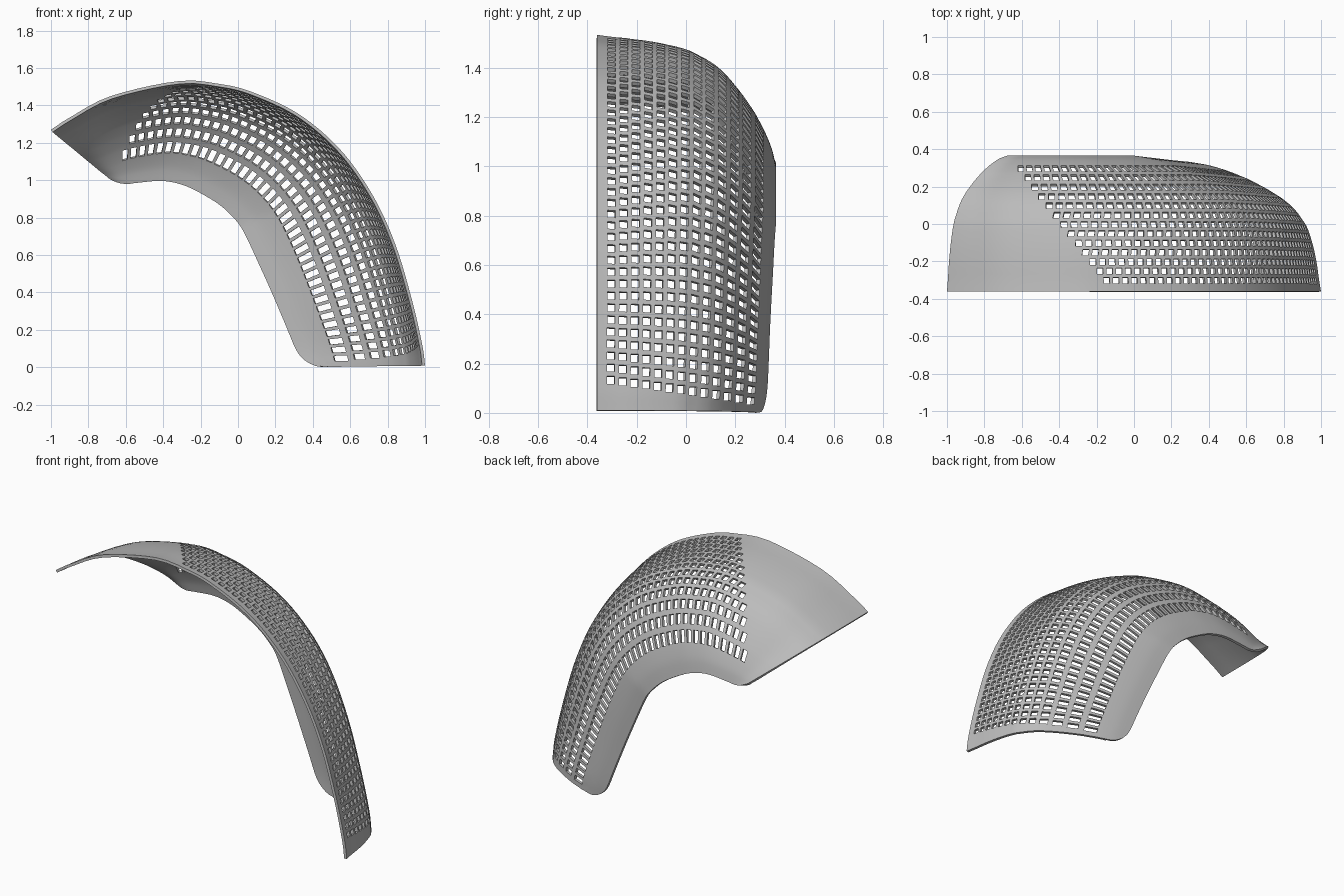
import bpy, bmesh, math
from mathutils import Vector

if "Cube" in bpy.data.objects:
    bpy.data.objects.remove(bpy.data.objects["Cube"])

ROWS, COLS = 39, 13          # vent slots along and across the shell
SLOT = 0.63                  # slot length as a share of its pitch
THICKNESS = 0.016


def spline(points, steps=40):
    """Dense smooth curve through the given points."""
    p = [Vector(a) for a in points]
    p = [2 * p[0] - p[1]] + p + [2 * p[-1] - p[-2]]
    out = []
    for a, b, c, d in zip(p, p[1:], p[2:], p[3:]):
        for k in range(steps):
            t = k / steps
            out.append(0.5 * (2 * b + (c - a) * t + (2 * a - 5 * b + 4 * c - d) * t ** 2
                              + (3 * b - a - 3 * c + d) * t ** 3))
    return out + [p[-2]]


# Open outer rim and inner rim, both as (x, z) from the foot to the tip
outer = spline([(1, .01), (.985, .12), (.93, .36), (.84, .66), (.72, .92), (.55, 1.16), (.33, 1.35),
                (.08, 1.47), (-.1, 1.515), (-.32, 1.53), (-.68, 1.45), (-.9, 1.335), (-1, 1.27)])
inner = spline([(.34, 0), (.3, .12), (.2, .36), (.115, .55), (.03, .73), (-.03, .81), (-.11, .88),
                (-.24, .955), (-.33, .988), (-.42, 1), (-.54, .99), (-.61, .985), (-.68, 1.015)])
# Cross-section as (share of the way from outer to inner rim, y)
section = spline([(0, -.36), (.015, -.3), (.035, -.2), (.065, -.1), (.11, 0), (.155, .05), (.205, .1),
                  (.28, .15), (.385, .2), (.51, .25), (.66, .3), (.85, .345), (1, .365)])
LAST = len(outer) - 1


def depth_at(y):
    for a, b in zip(section, section[1:]):
        if y <= b.y:
            return a.x + (b.x - a.x) * (y - a.y) / (b.y - a.y)
    return 1.0


def surface_point(i, y, d):
    u = i / LAST
    # rounded lower corner of the side wall
    r = 1 - min(u / .09, 1)
    end = 1 - .17 * (1 - math.sqrt(max(0, 1 - r * r)))
    if d > .74:
        d = .74 + (d - .74) * (end - .74) / .26
        y = min(section, key=lambda q: abs(q.x - d)).y if r > 0 else y
    p = outer[i].lerp(inner[i], d)
    # slight narrowing toward the foot
    w = 1 - .06 * max(0, 1 - u / .36)
    return Vector((p.x, -.36 + (y + .36) * w, p.y))


def spaced_line(y, ref):
    """Points along the shell at one cross-section position, split at the slot edges."""
    d = depth_at(y)
    pts = [surface_point(i, y, d) for i in range(LAST + 1)]
    run = [0.0]
    for a, b in zip(pts, pts[1:]):
        run.append(run[-1] + (b - a).length)
    ref = min(max(ref, -.3), .3)
    limit = -.39 - .77 * ref
    stop = next(run[i] for i, p in enumerate(pts) if p.x < limit)
    start = .07 - .13 * ref
    pitch = (stop - start) / (ROWS - 1 + SLOT)
    marks = [start * k / 4 for k in range(4)]
    for k in range(ROWS):
        marks += [start + k * pitch, start + (k + SLOT) * pitch]
    marks += [stop + (run[-1] - stop) * k / 12 for k in range(1, 13)]
    line, i = [], 0
    for m in marks:
        while i < LAST - 1 and run[i + 1] < m:
            i += 1
        t = (m - run[i]) / max(run[i + 1] - run[i], 1e-6)
        line.append(pts[i].lerp(pts[i + 1], min(max(t, 0), 1)))
    return line


# Cross-section stations: front margin, slot edges, plain side wall
stations = [(-.36, -.3), (-.34, -.3)]
for c in range(COLS):
    centre = -.302 + .05 * c
    stations += [(centre - .016, centre), (centre + .016, centre)]
stations += [(y, .3) for y in (.323, .332, .34, .347, .353, .359, .365)]
lines = [spaced_line(y, ref) for y, ref in stations]

# Perforated shell
bm = bmesh.new()
grid = [[bm.verts.new(p) for p in line] for line in lines]
for s in range(len(grid) - 1):
    slot_column = 2 <= s < 2 + 2 * COLS and s % 2 == 0
    for k in range(len(grid[0]) - 1):
        slot_row = 4 <= k < 4 + 2 * ROWS and k % 2 == 0
        if slot_column and slot_row:
            continue
        bm.faces.new((grid[s][k], grid[s + 1][k], grid[s + 1][k + 1], grid[s][k + 1]))
mesh = bpy.data.meshes.new("vented_shell")
bm.to_mesh(mesh)
bm.free()
shell = bpy.data.objects.new("vented_shell", mesh)
bpy.context.collection.objects.link(shell)

# Plain grey finish
grey = bpy.data.materials.new("plain_grey")
grey.use_nodes = True
colour = (.5, .5, .5, 1)
grey.diffuse_color = colour
grey.node_tree.nodes["Principled BSDF"].inputs["Base Color"].default_value = colour
mesh.materials.append(grey)

# Sheet thickness, grown toward the hollow side
solid = shell.modifiers.new("thickness", "SOLIDIFY")
solid.thickness = THICKNESS
solid.offset = -1
bpy.context.view_layer.objects.active = shell
shell.select_set(True)
bpy.ops.object.modifier_apply(modifier="thickness")
bpy.ops.object.shade_smooth_by_angle(angle=math.radians(35))
